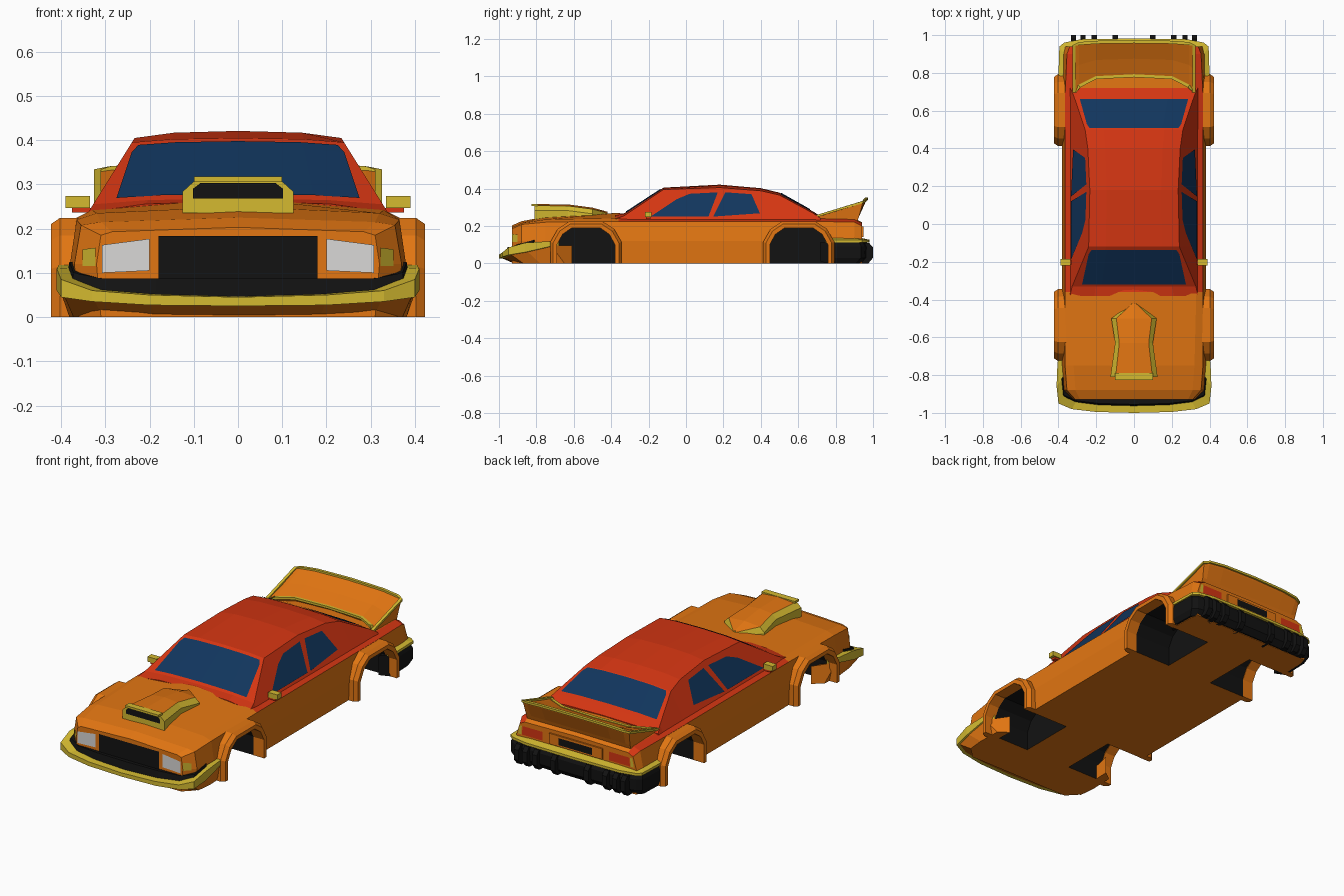
import bpy, bmesh, math
from mathutils import Vector

if "Cube" in bpy.data.objects:
    bpy.data.objects.remove(bpy.data.objects["Cube"])


def material(name, rgb):
    m = bpy.data.materials.new(name)
    m.diffuse_color = (*rgb, 1)
    m.use_nodes = True
    m.node_tree.nodes["Principled BSDF"].inputs["Base Color"].default_value = m.diffuse_color
    return m


ORANGE = material("orange paint", (0.76, 0.18, 0.006))
RED = material("red paint", (0.66, 0.036, 0.006))
YELLOW = material("yellow trim", (0.66, 0.49, 0.03))
BLUE = material("dark blue glass", (0.0056, 0.036, 0.11))
BLACK = material("black", (0.006, 0.006, 0.006))
WHITE = material("lamp white", (0.7, 0.69, 0.68))


def build(name, verts, faces, mats, rule=None, outward=False):
    bm = bmesh.new()
    vs = [bm.verts.new(v) for v in verts]
    for f in faces:
        bm.faces.new([vs[i] for i in f])
    if not outward:
        bmesh.ops.recalc_face_normals(bm, faces=bm.faces)
    bm.normal_update()
    for f in bm.faces:
        c = f.calc_center_median()
        if outward and f.normal.dot(c - Vector((0, 0.1, 0.15))) < 0:
            f.normal_flip()
        if rule:
            f.material_index = rule(c, f.normal)
    me = bpy.data.meshes.new(name)
    bm.to_mesh(me)
    bm.free()
    for m in mats:
        me.materials.append(m)
    ob = bpy.data.objects.new(name, me)
    bpy.context.collection.objects.link(ob)
    return ob


def loft(name, rings, mats, rule=None, loop=False):
    """Skin closed rings; cap the ends unless the rings form a loop."""
    n, k = len(rings[0]), len(rings)
    verts = [p for r in rings for p in r]
    faces = [(i * n + j, i * n + (j + 1) % n, (i + 1) % k * n + (j + 1) % n, (i + 1) % k * n + j)
             for i in range(k if loop else k - 1) for j in range(n)]
    if not loop:
        faces += [tuple(range(n)), tuple(range((k - 1) * n, k * n))]
    return build(name, verts, faces, mats, rule)


def mirror_path(half):
    """Mirror a path that starts at x = 0."""
    return [(-p[0], *p[1:]) for p in reversed(half[1:])] + list(half)


def section(y, half):
    """Full cross-section from (x, z) points that run from the edge to x = 0."""
    return [(x, y, z) for x, z in half] + [(-x, y, z) for x, z in reversed(half[:-1])]


def beam(name, pts, w, h, mat):
    """Closed strip of rectangular section following a loop of points."""
    rings = []
    for i, p in enumerate(pts):
        t = Vector(pts[(i + 1) % len(pts)]) - Vector(pts[i - 1])
        s = Vector((t.y, -t.x, 0)).normalized() * w / 2
        u = Vector((0, 0, h / 2))
        p = Vector(p)
        rings.append([p + s + u, p - s + u, p - s - u, p + s - u])
    return loft(name, rings, [mat], loop=True)


def plate(name, pts, mat, both=True):
    for s, side in ((1, "right"), (-1, "left")) if both else ((1, "center"),):
        build(f"{side}_{name}", [(s * x, y, z) for x, y, z in pts], [range(len(pts))], [mat], outward=True)


def box(name, x, y, z, mat):
    loft(name, [[(a, y[0], z[0]), (a, y[1], z[0]), (a, y[1], z[1]), (a, y[0], z[1])] for a in x], [mat])


# Lower body: y, floor width, waist width, shoulder, deck edge, center height
stations = [(-.93, .31, .32, .31, .185, .285, .193, .203), (-.88, .36, .37, .355, .208, .31, .215, .225),
            (-.75, .375, .38, .365, .22, .32, .235, .25), (-.36, .375, .38, .365, .225, .33, .242, .27),
            (-.3, .375, .38, .365, .225, .33, .238, .25), (.68, .375, .38, .365, .225, .32, .24, .25),
            (.9, .37, .375, .355, .22, .315, .235, .24), (.94, .36, .365, .34, .2, .31, .215, .22)]
body = loft("body", [section(y, [(wf, 0), (ww, .12), (wsh, zsh), (wd, zd), (0, zc)])
                     for y, wf, ww, wsh, zsh, wd, zd, zc in stations], [ORANGE, RED, BLACK],
            lambda c, n: int(c.y > -.36 and n.z > .4 and (abs(c.x) > .3 or c.y < .66)))

# Wheel wells and flared arches
half_in = [(-.155, 0), (-.155, .10), (-.125, .155), (-.075, .19)]
half_out = [(-.19, 0), (-.19, .115), (-.15, .185), (-.09, .224)]
inner = half_in + [(-a, z) for a, z in reversed(half_in)]
outer = half_out + [(-a, z) for a, z in reversed(half_out)]
for cy, place in ((-.535, "front"), (.603, "rear")):
    for s, side in ((1, "right"), (-1, "left")):
        cutter = loft("well_cutter", [[(s * x, cy + a * 1.01, z * 1.01 if z else -.05) for a, z in inner]
                                      for x in (.14, .5)], [ORANGE, RED, BLACK], lambda c, n: 2)
        mod = body.modifiers.new("well", 'BOOLEAN')
        mod.object, mod.operation, mod.solver = cutter, 'DIFFERENCE', 'EXACT'
        bpy.context.view_layer.objects.active = body
        bpy.ops.object.modifier_apply(modifier=mod.name)
        bpy.data.objects.remove(cutter)
        rings = []
        for (a, z), (b, t) in zip(inner, outer):
            m, q = a * .4 + b * .6, z * .4 + t * .6
            rings.append([(s * .423, cy + a, z), (s * .423, cy + m, q), (s * .403, cy + b, t),
                          (s * .345, cy + b, t), (s * .36, cy + a, z)])
        loft(f"{place}_{side}_flare", rings, [ORANGE])


# Cabin: side walls lie in one sloping plane
def wall(z):
    return .34 - (z - .235) * .625


roof = [(-.38, .237, .262), (-.33, .255, .268), (-.12, .395, .405), (.18, .405, .421),
        (.4, .388, .402), (.5, .365, .378), (.68, .268, .277), (.72, .24, .252)]
loft("cabin", [section(y, [(.34, .23), (wall(ze), ze), (wall(ze) * .62, ze + .75 * (zc - ze)), (0, zc)])
               for y, ze, zc in roof], [RED])


def roof_z(f, y):
    for (y0, e0, c0), (y1, e1, c1) in zip(roof, roof[1:]):
        if y0 <= y <= y1:
            t = (y - y0) / (y1 - y0)
            e, c = e0 + (e1 - e0) * t, c0 + (c1 - c0) * t
            return e + (c - e) * min(1, (1 - f) / .38 * .75 if f > .62 else .75 + (.62 - f) / .62 * .25)


def screen(name, rows):
    fr = (-1, -.62, 0, .62, 1)
    verts = [(f * w, y, roof_z(abs(f * w) / wall(roof_z(1, y)), y) + .004) for y, w in rows for f in fr]
    faces = [(i * 5 + j, i * 5 + j + 1, i * 5 + j + 6, i * 5 + j + 5) for i in range(len(rows) - 1) for j in range(4)]
    build(name, verts, faces, [BLUE], outward=True)


screen("windshield", [(-.32, .275), (-.16, .24), (-.137, .225)])
screen("rear_window", [(.508, .235), (.53, .25), (.662, .287)])
for name, pts in (("front_window", [(-.19, .25), (.12, .25), (.17, .38), (.02, .372), (-.05, .343)]),
                  ("rear_side_window", [(.145, .25), (.395, .268), (.35, .37), (.21, .38)])):
    plate(name, [(wall(z) + .003, y, z) for y, z in pts], BLUE)

# Front face: grille, headlights, indicators
plate("grille", [(-.18, -.935, .085), (.18, -.935, .085), (.18, -.935, .183), (-.18, -.935, .183)], BLACK, False)
plate("headlight", [(.2, -.935, .105), (.308, -.935, .1), (.308, -.935, .163), (.2, -.935, .177)], WHITE)
plate("indicator", [(.322, -.93, .115), (.352, -.9, .115), (.352, -.9, .153), (.322, -.93, .157)], YELLOW)

# Front splitter, chin and black bumper strip share one path: x, y, bottom, top
path = mirror_path([(0, -1, .025, .045), (.2, -.995, .027, .05), (.33, -.98, .035, .06),
                    (.4, -.95, .045, .085), (.41, -.86, .06, .11), (.405, -.73, .09, .118)])
loft("front_splitter", [[(x, y, b), (x, y, t), (x * .91, y + .05, t + .002), (x * .91, y + .05, b)]
                        for x, y, b, t in path], [YELLOW])
loft("chin", [[(x * .985, y + .01, b + .005), (x * .93, y + .08, 0), (x * .8, y + .12, 0), (x * .8, y + .12, b + .005)]
              for x, y, b, t in path], [ORANGE])
loft("front_bumper_strip", [[(x * .94, y + .035, t - .01), (x * .93, y + .045, max(.087, t + .015)),
                             (x * .8, y + .1, max(.087, t + .015)), (x * .8, y + .1, t - .01)]
                            for x, y, b, t in path[1:-1]], [BLACK])

# Hood scoop: orange top, yellow flanks, black mouth
loft("hood_scoop", [section(y, [(w, .235), (w, zt - .025), (w * .78, zt), (0, zt + .008)])
                    for y, w, zt in ((-.81, .125, .309), (-.63, .1, .307), (-.5, .12, .29), (-.42, .012, .268))],
     [YELLOW, ORANGE], lambda c, n: int(n.z > .9))
plate("scoop_mouth", [(-.102, -.814, .268), (.102, -.814, .268), (.102, -.814, .29), (.085, -.814, .303),
                      (-.085, -.814, .303), (-.102, -.814, .29)], BLACK, False)
box("scoop_lip", (-.1, .1), (-.825, -.79), (.306, .318), YELLOW)

# Door mirrors
for s, side in ((1, "right"), (-1, "left")):
    box(f"{side}_mirror", (s * .335, s * .39), (-.22, -.185), (.247, .274), YELLOW)
    box(f"{side}_mirror_arm", (s * .31, s * .375), (-.215, -.19), (.236, .247), RED)

# Rear wing with a yellow rim: x, leading y, leading z, trailing y, trailing z
wing = mirror_path([(0, .785, .262, .965, .345), (.2, .775, .262, .962, .342), (.29, .73, .258, .955, .335),
                    (.318, .69, .25, .945, .328)])
loft("rear_wing", [[(x, ly, lz), (x, (ly + ty) / 2, (lz + tz) / 2 - .004), (x, ty, tz), (x, ty - .004, tz - .015),
                    (x * .98, .925, .25), (x * .98, .915, .222), (x * .98, ly + .02, .225)]
                   for x, ly, lz, ty, tz in wing], [ORANGE])
beam("wing_rim", [(x, ly, lz) for x, ly, lz, ty, tz in wing] +
     [(x, ty, tz) for x, ly, lz, ty, tz in reversed(wing)], .016, .012, YELLOW)

# Rear bumper, yellow trim and ribs
back = mirror_path([(0, .982), (.28, .978), (.37, .96), (.395, .94), (.4, .79)])
loft("rear_bumper", [[(x * .97, y - .03, .0), (x, y - .005, .03), (x, y - .003, .09), (x * .98, y - .015, .114),
                      (x * .85, y - .07, .114), (x * .85, y - .07, .01)] for x, y in back], [BLACK])
loft("rear_bumper_trim", [[(x, y, .112), (x, y, .126), (x * .93, y - .045, .136), (x * .93, y - .045, .112)]
                          for x, y in back], [YELLOW])
for x in (-.32, -.27, -.21, -.1, .1, .21, .27, .32):
    loft("bumper_rib", [[(a, .9, 0), (a, .975, 0), (a, 1, .03), (a, 1, .085), (a, .98, .108), (a, .9, .108)]
                        for a in (x - .014, x + .014)], [BLACK])

# Rear face: lights, plate recess and its frame
plate("tail_light", [(.2, .944, .145), (.325, .944, .145), (.32, .944, .192), (.2, .944, .192)], RED)
plate("rear_indicator", [(.328, .944, .145), (.348, .944, .145), (.338, .944, .192), (.325, .944, .192)], YELLOW)
box("plate_frame", (-.16, .16), (.93, .948), (.14, .198), ORANGE)
plate("plate_recess", [(-.1, .951, .15), (.1, .951, .15), (.1, .951, .188), (-.1, .951, .188)], BLACK, False)
